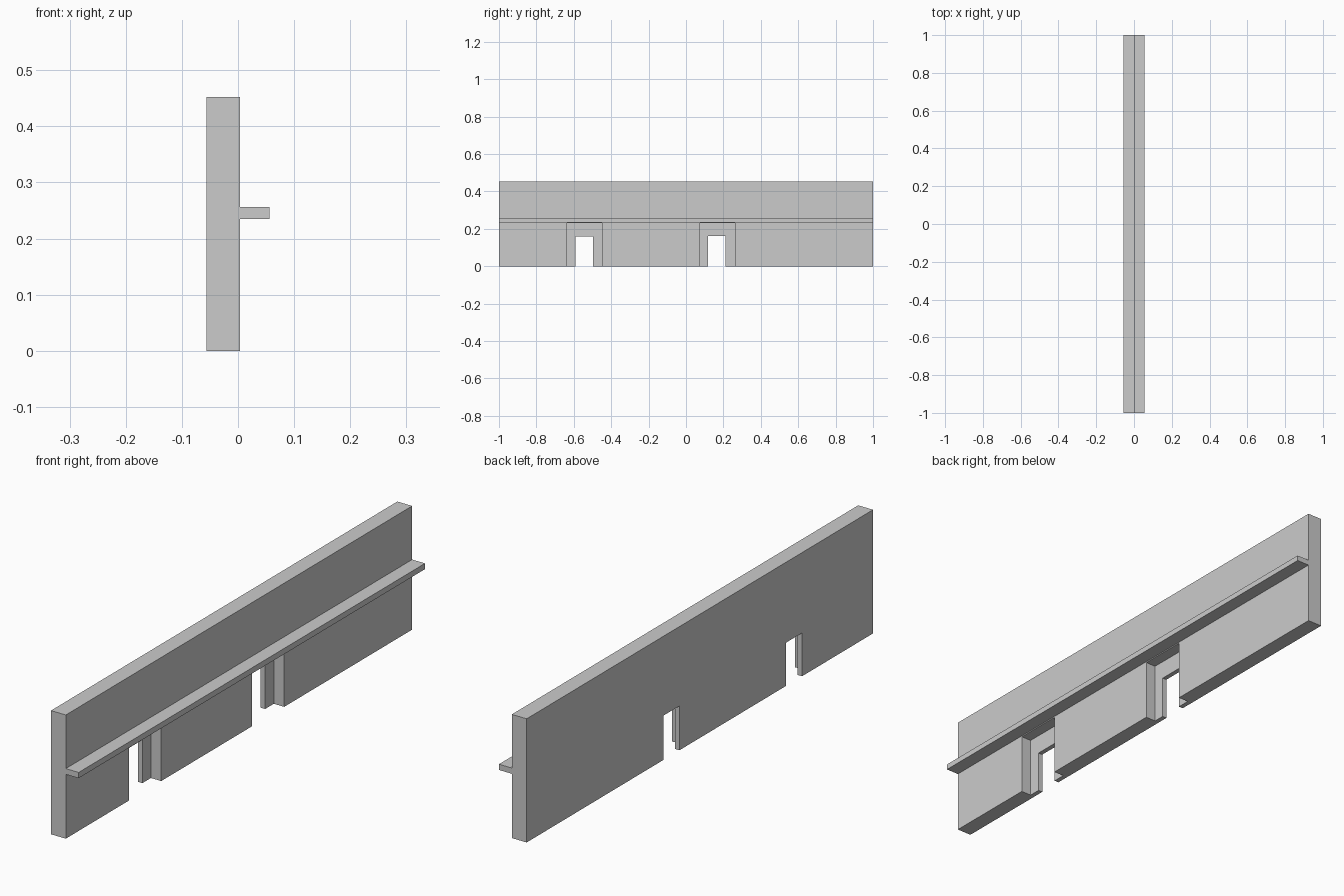
import bpy, bmesh

if "Cube" in bpy.data.objects:
    bpy.data.objects.remove(bpy.data.objects["Cube"])

BACK, FACE, LEDGE = -0.056, 0.004, 0.056   # x of rear face, front face, ledge edge
RECESS = -0.038                            # x of the recess floor
TOP = 0.452


def finish(name, bm):
    bmesh.ops.recalc_face_normals(bm, faces=bm.faces)
    mesh = bpy.data.meshes.new(name)
    bm.to_mesh(mesh)
    bm.free()
    obj = bpy.data.objects.new(name, mesh)
    bpy.context.collection.objects.link(obj)
    return obj


def extrude_profile(name, points, y0, y1):
    """Extrude an x-z outline along y."""
    bm = bmesh.new()
    face = bm.faces.new([bm.verts.new((x, y0, z)) for x, z in points])
    new = bmesh.ops.extrude_face_region(bm, geom=[face])["geom"]
    verts = [v for v in new if isinstance(v, bmesh.types.BMVert)]
    bmesh.ops.translate(bm, verts=verts, vec=(0, y1 - y0, 0))
    return finish(name, bm)


def cut_box(target, x0, x1, y0, y1, z1):
    """Cut a box, open at the bottom, out of the target."""
    outline = [(x0, -0.1), (x1, -0.1), (x1, z1), (x0, z1)]
    cutter = extrude_profile("cutter", outline, y0, y1)
    cutter.hide_render = True
    mod = target.modifiers.new("cut", "BOOLEAN")
    mod.operation = "DIFFERENCE"
    mod.solver = "EXACT"
    mod.object = cutter
    bpy.context.view_layer.objects.active = target
    bpy.ops.object.modifier_apply(modifier=mod.name)
    bpy.data.objects.remove(cutter)


# Wall with the ledge running along its front face
wall = extrude_profile("wall_with_ledge", [
    (BACK, 0), (FACE, 0), (FACE, 0.235), (LEDGE, 0.235),
    (LEDGE, 0.256), (FACE, 0.256), (FACE, TOP), (BACK, TOP)], -1, 1)

# Doorways: a wide shallow recess with a narrower opening through the back
for recess_y, hole_y, hole_top in (((-0.635, -0.449), (-0.59, -0.498), 0.158),
                                   ((0.075, 0.261), (0.118, 0.211), 0.162)):
    cut_box(wall, RECESS, 0.1, *recess_y, 0.231)
    cut_box(wall, -0.1, 0.0, *hole_y, hole_top)
